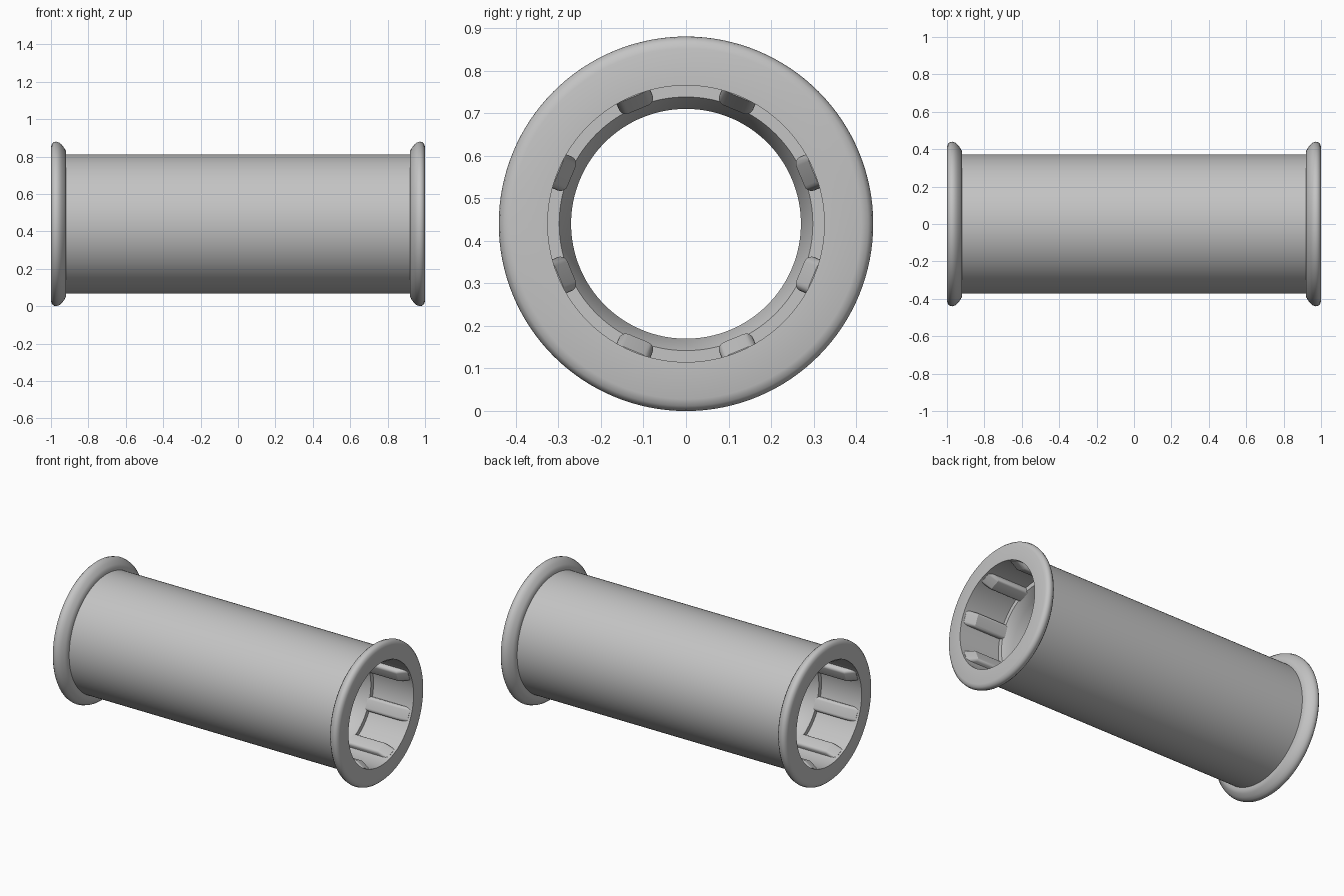
import bpy, bmesh, math
from mathutils import Matrix, Vector

cube = bpy.data.objects.get("Cube")
if cube:
    bpy.data.objects.remove(cube, do_unlink=True)

AXIS_Z = 0.44      # height of the tube axis
MOUTH_R = 0.325    # radius of the end sockets
LEDGE_X = 0.72     # where each socket ends

grey = bpy.data.materials.new("plain grey")
grey.use_nodes = True
colour = (0.55, 0.55, 0.55, 1)
grey.diffuse_color = colour
grey.node_tree.nodes["Principled BSDF"].inputs["Base Color"].default_value = colour


def finish(bm, name, angle):
    """Turn a bmesh into a smooth-shaded object on the tube axis."""
    bmesh.ops.recalc_face_normals(bm, faces=bm.faces)
    mesh = bpy.data.meshes.new(name)
    bm.to_mesh(mesh)
    bm.free()
    mesh.materials.append(grey)
    obj = bpy.data.objects.new(name, mesh)
    bpy.context.collection.objects.link(obj)
    obj.location.z = AXIS_Z
    bpy.ops.object.select_all(action="DESELECT")
    obj.select_set(True)
    bpy.context.view_layer.objects.active = obj
    bpy.ops.object.shade_smooth_by_angle(angle=math.radians(angle))
    return obj


# Flanged tube: half profile (x, radius) mirrored, then spun about the x axis
outer = [(0.92, 0.372), (0.92, 0.39), (0.928, 0.405), (0.942, 0.423),
         (0.956, 0.435), (0.972, 0.44), (0.985, 0.437), (0.995, 0.428),
         (1.0, 0.412)]
inner = [(1.0, MOUTH_R), (LEDGE_X, MOUTH_R), (LEDGE_X, 0.298), (0.66, 0.27)]
half = outer + inner
profile = half + [(-x, r) for x, r in reversed(half)]

bm = bmesh.new()
verts = [bm.verts.new((x, 0, r)) for x, r in profile]
edges = [bm.edges.new((verts[i - 1], verts[i])) for i in range(len(verts))]
bmesh.ops.spin(bm, geom=verts + edges, cent=(0, 0, 0), axis=(1, 0, 0),
               angle=math.tau, steps=128, use_merge=True)
bmesh.ops.remove_doubles(bm, verts=bm.verts, dist=1e-5)
finish(bm, "flanged_tube", 32)


def rib_section(tip, half_width=0.043, corner=0.018):
    """Rib cross-section (y, radius) with two rounded inner corners."""
    pts = [(half_width, 0.345)]
    for i in range(6):
        a = math.radians(18 * i)
        pts.append((half_width - corner + corner * math.cos(a),
                    tip + corner - corner * math.sin(a)))
    return pts + [(-y, r) for y, r in reversed(pts)]


def add_rib(bm, side, angle):
    """Loft one rib with a sloping lead-in at the mouth."""
    turn = Matrix.Rotation(angle, 3, "X")
    rings = []
    for x, tip in ((0.985, 0.323), (0.925, 0.291), (LEDGE_X - 0.01, 0.291)):
        rings.append([bm.verts.new(turn @ Vector((side * x, y, r)))
                      for y, r in rib_section(tip)])
    for a, b in zip(rings, rings[1:]):
        for i in range(len(a)):
            bm.faces.new((a[i - 1], a[i], b[i], b[i - 1]))
    bm.faces.new(rings[0])
    bm.faces.new(rings[-1])


# Eight grip ribs inside each socket
for side, name in ((1, "left_socket_ribs"), (-1, "right_socket_ribs")):
    bm = bmesh.new()
    for k in range(8):
        add_rib(bm, side, math.radians(22.5 + 45 * k))
    finish(bm, name, 25)
